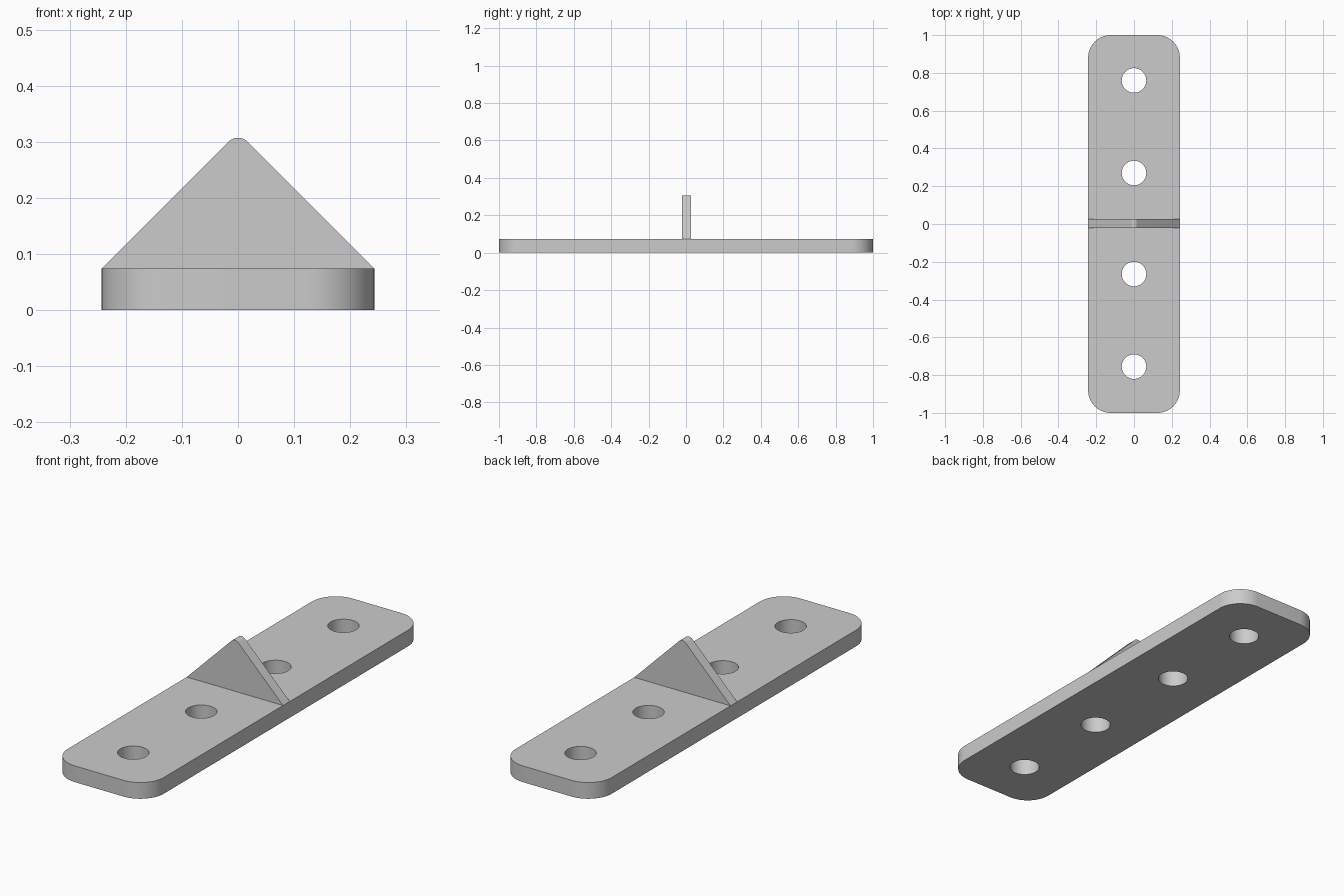
import bpy
import bmesh
from math import pi, sin, cos, radians, sqrt
from mathutils import Vector

cube = bpy.data.objects.get("Cube")
if cube:
    bpy.data.objects.remove(cube, do_unlink=True)

HALF_W, HALF_L, THICK = 0.243, 1.0, 0.074
CORNER_R, HOLE_R = 0.12, 0.065
HOLES_Y = (-0.755, -0.265, 0.27, 0.76)
RIB_Y = (-0.022, 0.026)
TIP_R = 0.024

GREY = (0.6, 0.6, 0.6, 1)
metal = bpy.data.materials.new("plain grey")
metal.use_nodes = True
metal.diffuse_color = GREY
metal.node_tree.nodes["Principled BSDF"].inputs["Base Color"].default_value = GREY


def arc(cx, cy, r, start, end, steps):
    """Points along an arc, angles in degrees."""
    angles = [radians(start + (end - start) * i / steps) for i in range(steps + 1)]
    return [(cx + r * cos(a), cy + r * sin(a)) for a in angles]


def prism(name, points, offset):
    """Extrude a closed outline of 3D points along an offset."""
    bm = bmesh.new()
    face = bm.faces.new([bm.verts.new(p) for p in points])
    grown = bmesh.ops.extrude_face_region(bm, geom=[face], use_keep_orig=True)
    moved = [g for g in grown["geom"] if isinstance(g, bmesh.types.BMVert)]
    bmesh.ops.translate(bm, verts=moved, vec=Vector(offset))
    bmesh.ops.recalc_face_normals(bm, faces=bm.faces)
    mesh = bpy.data.meshes.new(name)
    bm.to_mesh(mesh)
    bm.free()
    mesh.materials.append(metal)
    obj = bpy.data.objects.new(name, mesh)
    bpy.context.collection.objects.link(obj)
    return obj


def activate(obj):
    bpy.ops.object.select_all(action='DESELECT')
    obj.select_set(True)
    bpy.context.view_layer.objects.active = obj


# Base plate with rounded corners
outline = []
for i, (sx, sy) in enumerate(((1, 1), (-1, 1), (-1, -1), (1, -1))):
    outline += arc(sx * (HALF_W - CORNER_R), sy * (HALF_L - CORNER_R),
                   CORNER_R, 90 * i, 90 * i + 90, 16)
plate = prism("base_plate", [(x, y, 0) for x, y in outline], (0, 0, THICK))

# Screw holes drilled through the plate
for y in HOLES_Y:
    circle = arc(0, y, HOLE_R, 0, 360, 48)[:-1]
    cutter = prism("hole_cutter", [(px, py, -0.1) for px, py in circle], (0, 0, 0.3))
    cutter.hide_render = True
    drill = plate.modifiers.new("screw_hole", 'BOOLEAN')
    drill.operation = 'DIFFERENCE'
    drill.solver = 'EXACT'
    drill.object = cutter
    activate(plate)
    bpy.ops.object.modifier_apply(modifier=drill.name)
    bpy.data.objects.remove(cutter, do_unlink=True)

# Triangular rib with a rounded tip, sides at 45 degrees
tip_z = THICK + HALF_W - TIP_R * sqrt(2)
profile = [(HALF_W, THICK)] + arc(0, tip_z, TIP_R, 45, 135, 12) + [(-HALF_W, THICK)]
rib = prism("centre_rib", [(x, RIB_Y[0], z) for x, z in profile],
            (0, RIB_Y[1] - RIB_Y[0], 0))

# Smooth the curved walls, keep the rims crisp
for part in (plate, rib):
    activate(part)
    bpy.ops.object.shade_smooth_by_angle(angle=radians(30))
